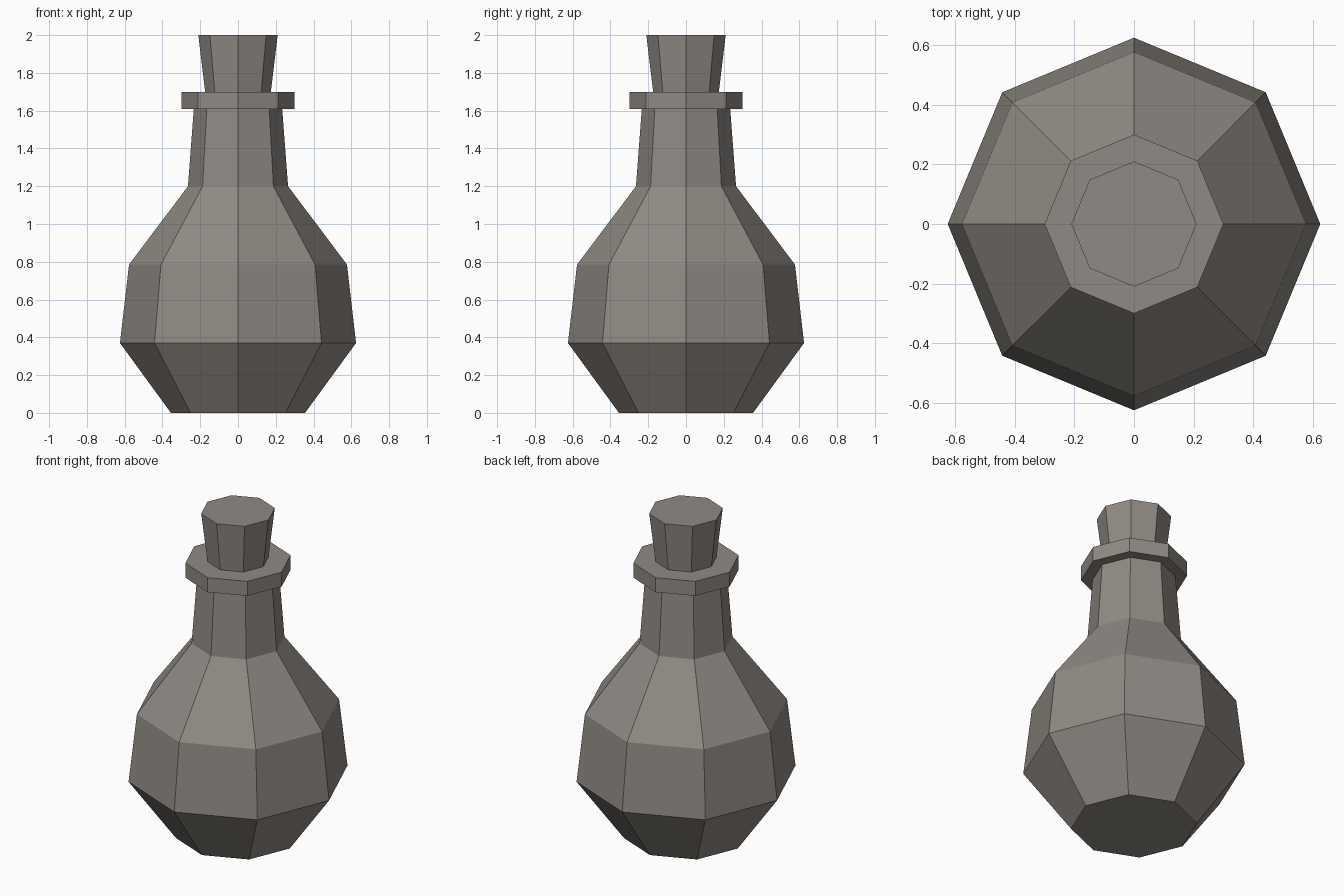
import bpy
import bmesh
from math import cos, sin, pi

cube = bpy.data.objects.get("Cube")
if cube:
    bpy.data.objects.remove(cube, do_unlink=True)

SIDES = 8


def make_material(name, color):
    mat = bpy.data.materials.new(name)
    mat.use_nodes = True
    mat.diffuse_color = color
    mat.node_tree.nodes["Principled BSDF"].inputs["Base Color"].default_value = color
    return mat


def lathe(name, profile, mat):
    """Flat-shaded octagonal solid from (radius, height) pairs, capped at both ends."""
    bm = bmesh.new()
    rings = []
    for r, z in profile:
        angles = [2 * pi * i / SIDES for i in range(SIDES)]
        rings.append([bm.verts.new((r * cos(a), r * sin(a), z)) for a in angles])
    for low, high in zip(rings, rings[1:]):
        for i in range(SIDES):
            j = (i + 1) % SIDES
            bm.faces.new((low[i], low[j], high[j], high[i]))
    bm.faces.new(rings[0][::-1])
    bm.faces.new(rings[-1])
    mesh = bpy.data.meshes.new(name)
    bm.to_mesh(mesh)
    bm.free()
    mesh.materials.append(mat)
    obj = bpy.data.objects.new(name, mesh)
    bpy.context.collection.objects.link(obj)
    return obj


stone = make_material("warm grey", (0.28, 0.255, 0.23, 1))

# Bulbous body running up into the tapered neck
lathe("bottle_body", [(0.355, 0), (0.625, 0.37), (0.577, 0.785),
                      (0.265, 1.2), (0.234, 1.61)], stone)
# Flat collar around the mouth
lathe("bottle_lip", [(0.30, 1.61), (0.30, 1.70)], stone)
# Flared stopper
lathe("stopper", [(0.174, 1.70), (0.21, 2.0)], stone)
